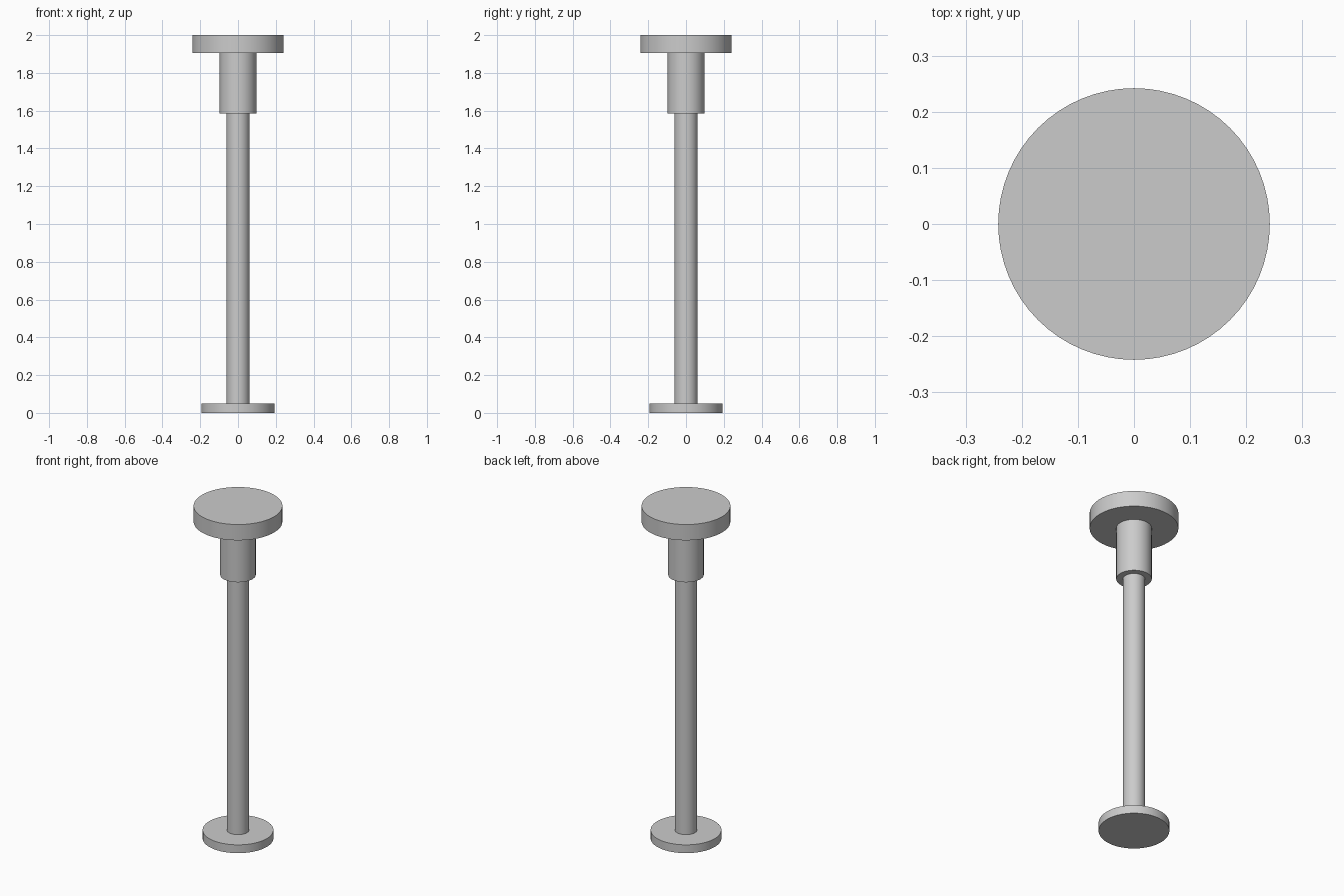
import bpy

cube = bpy.data.objects.get("Cube")
if cube:
    bpy.data.objects.remove(cube, do_unlink=True)

# Single plain grey metal
grey = bpy.data.materials.new("light_grey")
grey.use_nodes = True
colour = (0.6, 0.6, 0.6, 1)
grey.diffuse_color = colour
grey.node_tree.nodes["Principled BSDF"].inputs["Base Color"].default_value = colour


def cylinder(name, radius, bottom, top):
    """Upright round part between two heights."""
    bpy.ops.mesh.primitive_cylinder_add(
        vertices=64, radius=radius, depth=top - bottom,
        location=(0, 0, (bottom + top) / 2))
    part = bpy.context.object
    part.name = name
    part.data.materials.append(grey)
    bpy.ops.object.shade_smooth_by_angle()
    return part


# Stacked parts, from the floor up
cylinder("base_disc", 0.193, 0, 0.05)
cylinder("rod", 0.061, 0.05, 1.585)
cylinder("collar", 0.097, 1.585, 1.905)
cylinder("top_disc", 0.242, 1.905, 2)
